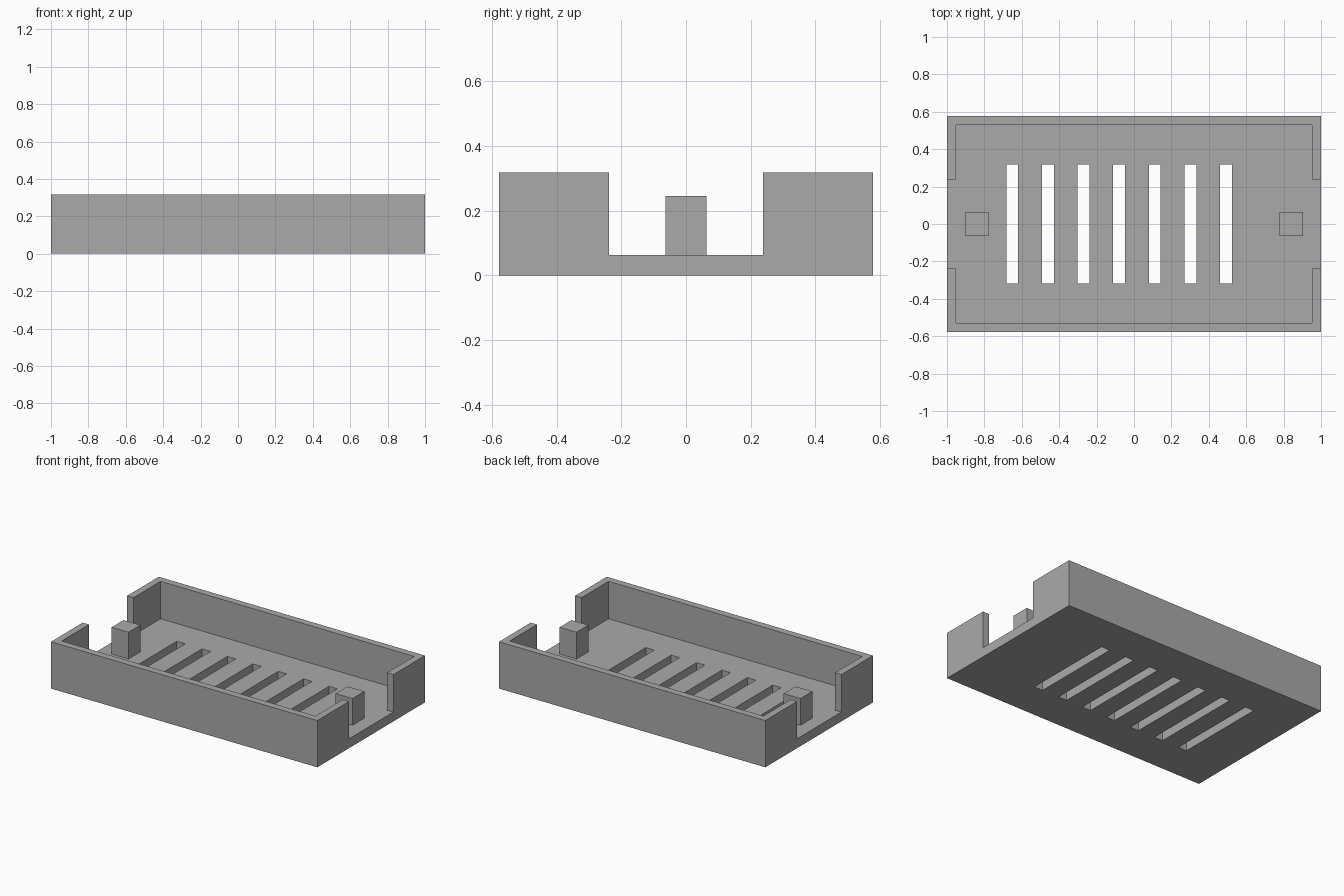
import bpy
import bmesh
from mathutils import Matrix, Vector

if "Cube" in bpy.data.objects:
    bpy.data.objects.remove(bpy.data.objects["Cube"], do_unlink=True)

UNIT = 2 / 63            # one design unit
LENGTH, WIDTH, HEIGHT = 2.0, 1.155, 10 * UNIT
FLOOR, WALL = 2 * UNIT, 1.5 * UNIT
GAP = 15 * UNIT

grey = bpy.data.materials.new("grey plastic")
grey.use_nodes = True
colour = (0.4, 0.4, 0.4, 1)
grey.diffuse_color = colour
grey.node_tree.nodes["Principled BSDF"].inputs["Base Color"].default_value = colour


def add_box(bm, low, high):
    low, high = Vector(low), Vector(high)
    bmesh.ops.create_cube(bm, size=1, matrix=Matrix.Translation((low + high) / 2)
                          @ Matrix.Diagonal((high - low).to_4d()))


def make_boxes(name, boxes):
    bm = bmesh.new()
    for low, high in boxes:
        add_box(bm, low, high)
    mesh = bpy.data.meshes.new(name)
    bm.to_mesh(mesh)
    bm.free()
    mesh.materials.append(grey)
    obj = bpy.data.objects.new(name, mesh)
    bpy.context.collection.objects.link(obj)
    return obj


def cut(target, boxes, name):
    cutter = make_boxes(name, boxes)
    cutter.hide_render = True
    cutter.hide_set(True)
    cutter.display_type = 'WIRE'
    mod = target.modifiers.new(name, 'BOOLEAN')
    mod.operation = 'DIFFERENCE'
    mod.solver = 'EXACT'
    mod.object = cutter
    bpy.context.view_layer.objects.active = target
    bpy.ops.object.modifier_apply(modifier=name)
    bpy.data.objects.remove(cutter, do_unlink=True)


# Open tray
x, y = LENGTH / 2, WIDTH / 2
tray = make_boxes("tray", [((-x, -y, 0), (x, y, HEIGHT))])
cut(tray, [((WALL - x, WALL - y, FLOOR), (x - WALL, y - WALL, 1))], "cavity_cutter")

# Openings in both end walls
cut(tray, [((-2, -GAP / 2, FLOOR), (2, GAP / 2, 1))], "end_gap_cutter")

# Row of seven vent slots through the floor
slots = []
for i in range(7):
    left = -x + (10 + 6 * i) * UNIT
    slots.append(((left, -10 * UNIT, -1), (left + 2 * UNIT, 10 * UNIT, 1)))
cut(tray, slots, "vent_slot_cutter")

# Square post just inside each opening
for name, side in (("left_post", 1), ("right_post", -1)):
    centre = side * (x - 5 * UNIT)
    half = 2 * UNIT
    make_boxes(name, [((centre - half, -half, FLOOR), (centre + half, half, 0.245))])
